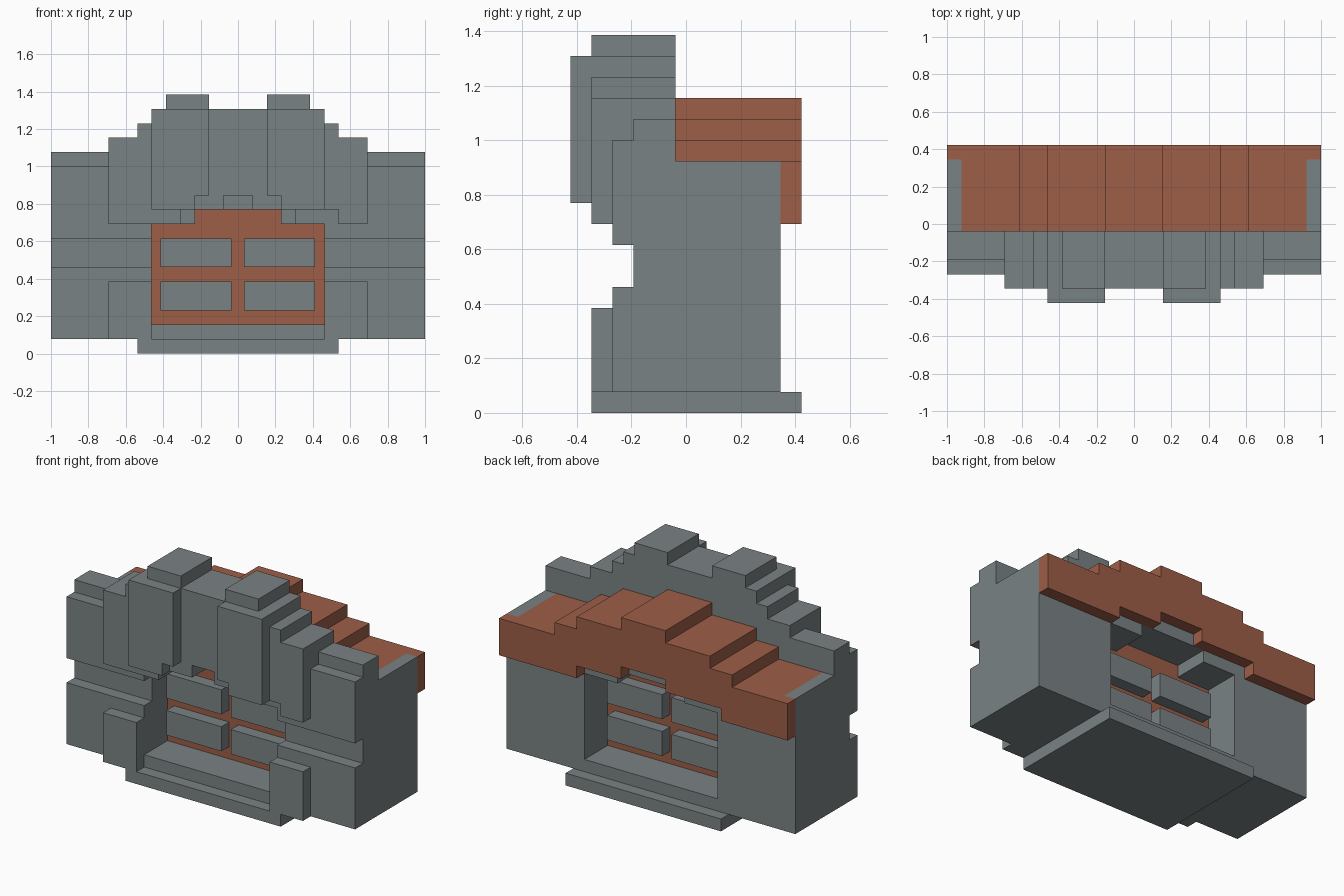
import bpy, bmesh

if "Cube" in bpy.data.objects:
    bpy.data.objects.remove(bpy.data.objects["Cube"])

U = 1 / 13  # one block of the model


def material(name, rgb):
    m = bpy.data.materials.new(name)
    m.diffuse_color = (*rgb, 1)
    m.use_nodes = True
    m.node_tree.nodes["Principled BSDF"].inputs["Base Color"].default_value = m.diffuse_color
    return m


STONE = material("grey stone", (0.195, 0.223, 0.231))
BRICK = material("red brick", (0.337, 0.112, 0.065))


def slab(name, profile, y0, y1, mat):
    """Extrude an x-z outline from y0 to y1 (in blocks)."""
    bm = bmesh.new()
    face = bm.faces.new([bm.verts.new((x * U, y0 * U, z * U)) for x, z in profile])
    ext = bmesh.ops.extrude_face_region(bm, geom=[face])
    verts = [v for v in ext["geom"] if isinstance(v, bmesh.types.BMVert)]
    bmesh.ops.translate(bm, verts=verts, vec=(0, (y1 - y0) * U, 0))
    bmesh.ops.recalc_face_normals(bm, faces=bm.faces)
    me = bpy.data.meshes.new(name)
    bm.to_mesh(me)
    bm.free()
    me.materials.append(mat)
    ob = bpy.data.objects.new(name, me)
    bpy.context.collection.objects.link(ob)
    return ob


def box(name, x0, x1, y0, y1, z0, z1, mat=STONE):
    return slab(name, [(x0, z0), (x1, z0), (x1, z1), (x0, z1)], y0, y1, mat)


def mirrored(half):
    """Complete a right-half outline with its left half."""
    return half + [(-x, z) for x, z in reversed(half)]


# base plate and door sill
box("base", -7, 7, -4.5, 5.5, 0, 1)
box("sill", -6, 6, -3.5, 4.5, 1, 2)

# main body with stepped archway
slab("body", mirrored([(3, 10), (3, 9), (6, 9), (6, 1), (13, 1),
                       (13, 12), (12, 12), (12, 11)]), -2.5, 4.5, STONE)

# stepped gable, in three layers
steps = [(9, 15), (7, 15), (7, 16), (6, 16), (6, 17)]
slab("gable_back", mirrored([(12, 11), (12, 12), (13, 12), (13, 14), (9, 14)] + steps),
     -2.5, -0.5, STONE)
slab("gable_middle", mirrored([(1, 11), (1, 10), (4, 10), (4, 9), (6, 9), (6, 8),
                               (13, 8), (13, 13), (9, 13)] + steps), -3.5, -2.5, STONE)
slab("gable_front", [(1, 11), (1, 10), (7, 10), (7, 9), (9, 9)] + steps
     + [(-x, z) for x, z in reversed(steps)]
     + [(-9, 9), (-4, 9), (-4, 10), (-1, 10), (-1, 11)], -4.5, -3.5, STONE)

# paired side parts
for s, side in ((1, "right"), (-1, "left")):
    def pair(name, x0, x1, *rest):
        box(name + "_" + side, min(s * x0, s * x1), max(s * x0, s * x1), *rest)
    pair("lower_pier", 6, 13, -3.5, -2.5, 1, 6)
    pair("buttress", 6, 9, -4.5, -3.5, 1, 5)
    pair("tower_cap", 2, 5, -4.5, -0.5, 17, 18)
    slab("tower_" + side, [(s * x, z) for x, z in
         [(2, 11), (3, 11), (3, 10), (6, 10), (6, 17), (2, 17)]], -5.5, -4.5, STONE)

# brick roof and its overhanging rear edge
top = [(8, 12), (8, 13), (6, 13), (6, 14), (2, 14), (2, 15)]
slab("roof", mirrored([(12, 11), (12, 12)] + top), -0.5, 4.5, BRICK)
right = [(13, 9), (13, 12)] + top
slab("roof_edge", [(2, 11), (2, 10), (6, 10), (6, 9)] + right
     + [(-x, z) for x, z in reversed(right)]
     + [(-7, 9), (-7, 10), (-2, 10), (-2, 11)], 4.5, 5.5, BRICK)

# brick infill wall with four stone panels through it
slab("infill_wall", mirrored([(6, 2), (6, 9), (3, 9), (3, 10)]), -0.5, 1.5, BRICK)
for x0 in (-5.4, 0.4):
    for z0 in (3, 6):
        box("panel", x0, x0 + 4.95, -1.5, 2.5, z0, z0 + 2)
